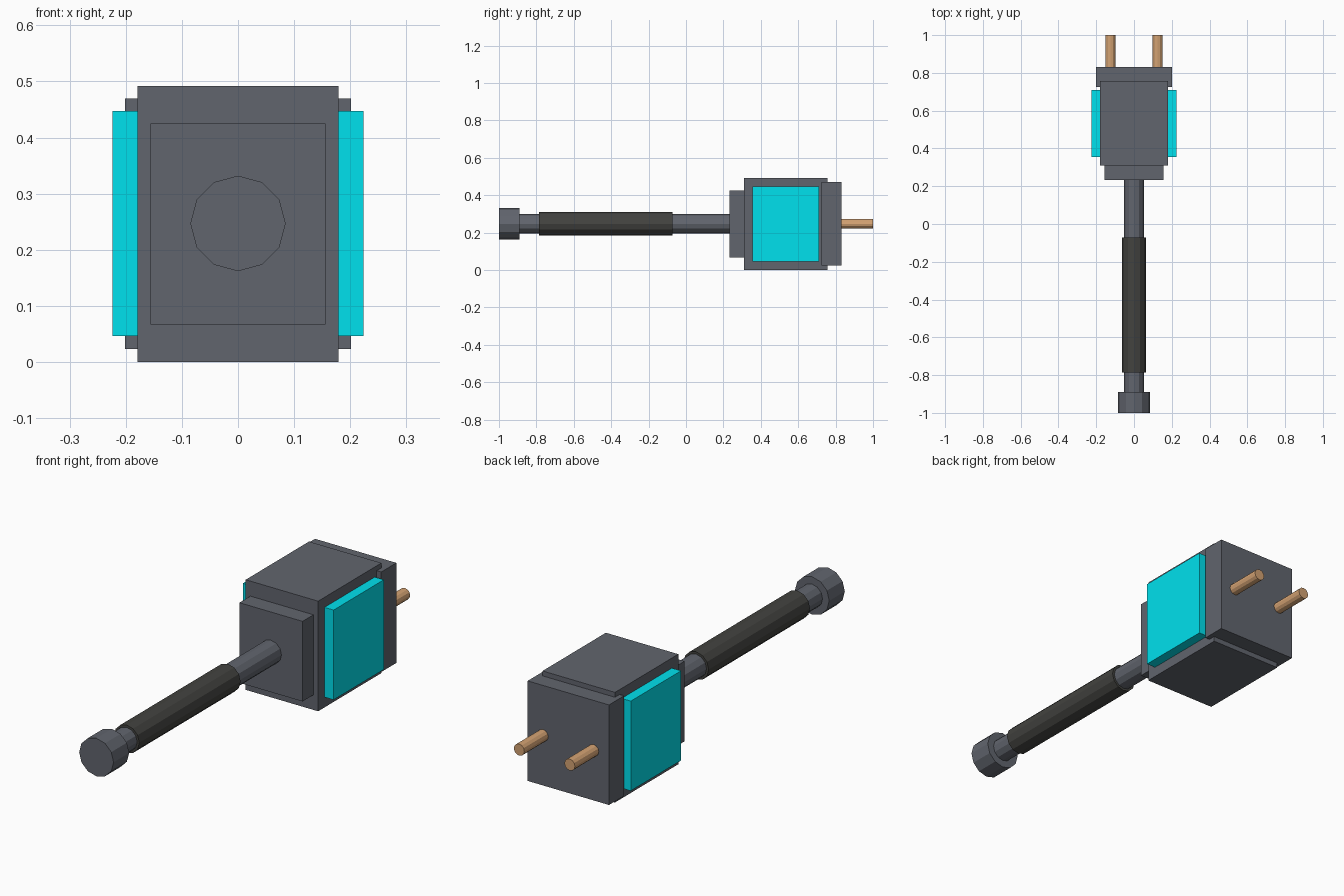
import bpy
from math import pi
from mathutils import Matrix

if "Cube" in bpy.data.objects:
    bpy.data.objects.remove(bpy.data.objects["Cube"])

ZC = 0.247  # height of the long axis


def material(name, rgb):
    m = bpy.data.materials.new(name)
    m.diffuse_color = (*rgb, 1)
    m.use_nodes = True
    m.node_tree.nodes["Principled BSDF"].inputs["Base Color"].default_value = m.diffuse_color
    return m


STEEL = material("steel", (0.12, 0.13, 0.155))
RUBBER = material("dark_grip", (0.055, 0.055, 0.05))
CYAN = material("cyan", (0.0, 0.75, 0.85))
COPPER = material("copper", (0.65, 0.36, 0.17))


def box(name, x, y, z, mat):
    bpy.ops.mesh.primitive_cube_add(size=1)
    o = bpy.context.object
    o.name = name
    lo, hi = zip(x, y, z)
    size = [b - a for a, b in zip(lo, hi)]
    mid = [(a + b) / 2 for a, b in zip(lo, hi)]
    o.data.transform(Matrix.Translation(mid) @ Matrix.Diagonal((*size, 1)))
    o.data.materials.append(mat)


def rod(name, x, y0, y1, r, mat, sides=12):
    bpy.ops.mesh.primitive_cylinder_add(vertices=sides, radius=r, depth=y1 - y0)
    o = bpy.context.object
    o.name = name
    o.data.transform(Matrix.Translation((x, (y0 + y1) / 2, ZC)) @ Matrix.Rotation(pi / 2, 4, 'X'))
    o.data.materials.append(mat)


# Head: main block with stepped front and back plates
box("head_block", (-0.179, 0.179), (0.31, 0.757), (0, 0.492), STEEL)
box("front_plate", (-0.156, 0.156), (0.233, 0.32), (0.067, 0.425), STEEL)
box("back_plate", (-0.201, 0.201), (0.724, 0.831), (0.023, 0.47), STEEL)

# Handle: shaft, grip sleeve, pommel
rod("shaft", 0, -0.91, 0.25, 0.052, STEEL)
rod("grip", 0, -0.786, -0.071, 0.0625, RUBBER)
rod("pommel", 0, -1.0, -0.89, 0.085, STEEL)

# Side panels and rear prongs, one on each side
for label, s in (("left", -1), ("right", 1)):
    box(label + "_panel", sorted((s * 0.17, s * 0.224)), (0.355, 0.71), (0.046, 0.447), CYAN)
    rod(label + "_prong", s * 0.125, 0.81, 1.0, 0.026, COPPER)
